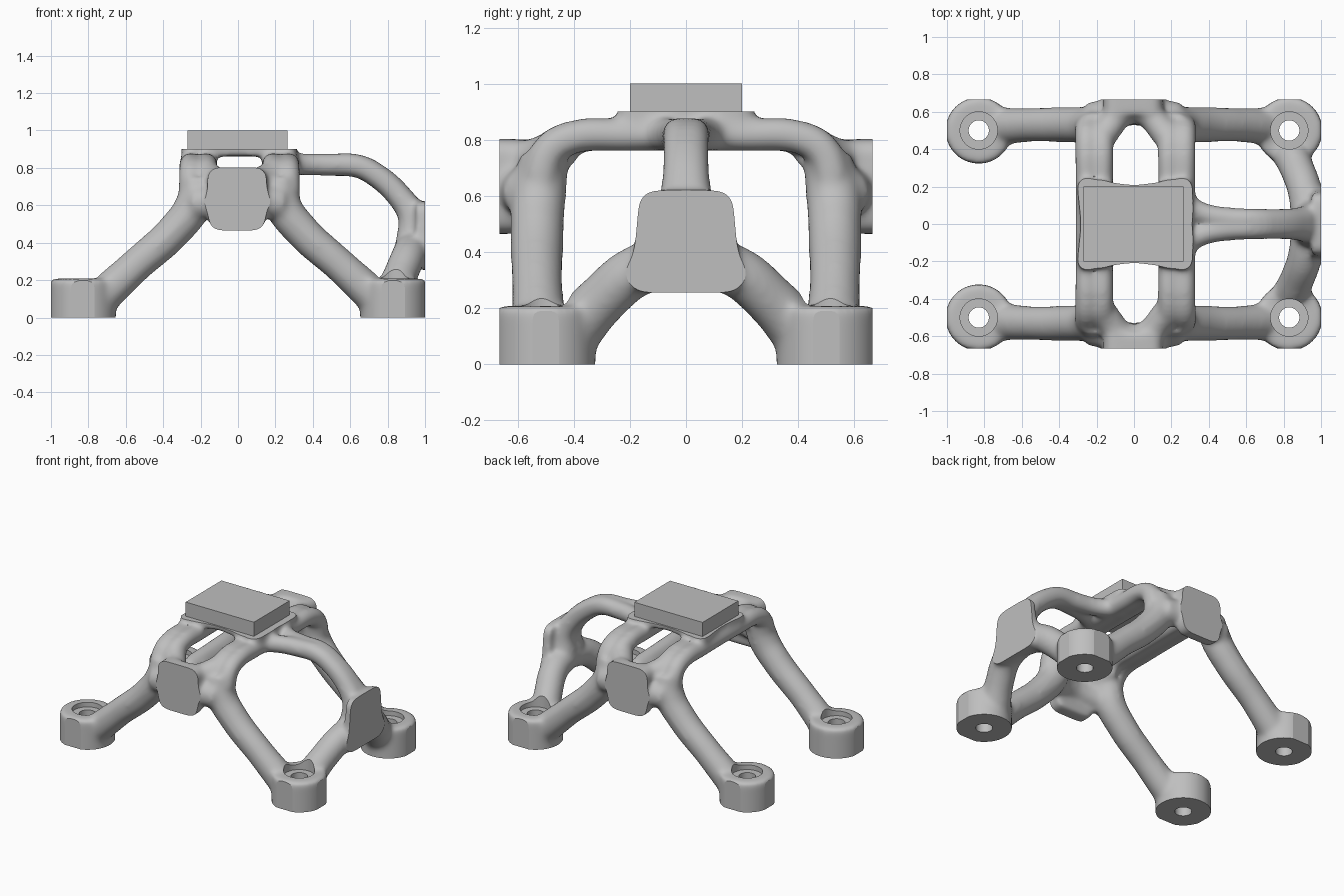
import bpy, bmesh, math
from mathutils import Matrix, Vector

if "Cube" in bpy.data.objects:
    bpy.data.objects.remove(bpy.data.objects["Cube"], do_unlink=True)

metal = bpy.data.materials.new("grey_metal")
metal.use_nodes = True
GREY = (0.52, 0.52, 0.52, 1)
metal.diffuse_color = GREY
metal.node_tree.nodes["Principled BSDF"].inputs["Base Color"].default_value = GREY

SIDES = (-1, 1)
FOOT_X, FOOT_Y, DEPTH_Y = 0.83, 0.5, 0.665
parts = []


def add_object(name, data):
    ob = bpy.data.objects.new(name, data)
    bpy.context.collection.objects.link(ob)
    return ob


def mesh_object(name, bm):
    bmesh.ops.recalc_face_normals(bm, faces=bm.faces)
    me = bpy.data.meshes.new(name)
    bm.to_mesh(me)
    bm.free()
    return add_object(name, me)


def strut(name, points):
    """Round tube through (x, y, z, radius) points."""
    cu = bpy.data.curves.new(name, 'CURVE')
    cu.dimensions = '3D'
    cu.bevel_depth = 1
    cu.bevel_resolution = 5
    cu.use_fill_caps = True
    sp = cu.splines.new('BEZIER')
    sp.bezier_points.add(len(points) - 1)
    for bp, (x, y, z, r) in zip(sp.bezier_points, points):
        bp.co = (x, y, z)
        bp.radius = r + 0.004
        bp.handle_left_type = bp.handle_right_type = 'AUTO'
    parts.append(add_object(name, cu))


def prism(name, outline, depth, rounding):
    """Rounded outline of 3D points, extruded along a vector."""
    bm = bmesh.new()
    bm.faces.new([bm.verts.new(p) for p in outline])
    bmesh.ops.bevel(bm, geom=bm.verts[:], offset=rounding, segments=5,
                    profile=0.5, affect='VERTICES')
    new = bmesh.ops.extrude_face_region(bm, geom=bm.faces[:])["geom"]
    bmesh.ops.translate(bm, vec=Vector(depth),
                        verts=[v for v in new if isinstance(v, bmesh.types.BMVert)])
    parts.append(mesh_object(name, bm))


def cylinders(name, radius, low, high):
    """One upright cylinder at every foot."""
    bm = bmesh.new()
    for sx in SIDES:
        for sy in SIDES:
            spot = Matrix.Translation((sx * FOOT_X, sy * FOOT_Y, (low + high) / 2))
            bmesh.ops.create_cone(bm, cap_ends=True, segments=48, radius1=radius,
                                  radius2=radius, depth=high - low, matrix=spot)
    return mesh_object(name, bm)


def box(name, low, high):
    low, high = Vector(low), Vector(high)
    bm = bmesh.new()
    bmesh.ops.create_cube(bm, size=1, matrix=Matrix.Translation((low + high) / 2)
                          @ Matrix.Diagonal((*(high - low), 1)))
    return mesh_object(name, bm)


# Feet
parts.append(cylinders("feet", 0.178, -0.08, 0.208))

# Four legs that bend upright under the top frame
for sx in SIDES:
    for sy in SIDES:
        strut("leg", [(sx * 0.75, sy * 0.52, 0.09, 0.098),
                      (sx * 0.55, sy * 0.53, 0.275, 0.088),
                      (sx * 0.34, sy * 0.53, 0.465, 0.092),
                      (sx * 0.235, sy * 0.525, 0.61, 0.097),
                      (sx * 0.22, sy * 0.505, 0.74, 0.085)])

# Flattened cross beams of the top frame
for centre in (-0.212, 0.228):
    for offset in (-0.042, 0.042):
        x = centre + offset
        half = [(0.525, 0.66, 0.062), (0.485, 0.765, 0.06),
                (0.40, 0.81, 0.058), (0.22, 0.817, 0.056)]
        strut("cross_beam", [(x, -y, z, r) for y, z, r in half]
              + [(x, y, z, r) for y, z, r in reversed(half)])

# Front and back pads with the saddles that carry them
for s in SIDES:
    strut("saddle", [(-0.24, s * 0.56, 0.61, 0.088), (0, s * 0.605, 0.63, 0.075),
                     (0.24, s * 0.56, 0.61, 0.088)])
    strut("frame_corner", [(-0.20, s * 0.43, 0.775, 0.07), (0, s * 0.61, 0.705, 0.072),
                           (0.21, s * 0.43, 0.775, 0.07)])
    prism("side_pad", [(x, s * 0.58, z) for x, z in
                       ((-0.155, 0.465), (0.145, 0.465), (0.155, 0.803), (-0.165, 0.803))],
          (0, s * 0.2, 0), 0.06)

# Arm from the top frame down to the end pad
for s in SIDES:
    strut("end_arm", [(0.22, s * 0.15, 0.82, 0.055), (0.36, s * 0.06, 0.818, 0.056),
                      (0.50, s * 0.03, 0.816, 0.058), (0.64, s * 0.022, 0.81, 0.06),
                      (0.74, s * 0.018, 0.76, 0.062), (0.87, s * 0.02, 0.64, 0.065),
                      (0.93, s * 0.03, 0.54, 0.072), (0.935, s * 0.04, 0.41, 0.088)])
    # Braces from the feet to the end pad
    strut("foot_brace", [(0.81, s * 0.43, 0.08, 0.1), (0.87, s * 0.30, 0.23, 0.09),
                         (0.915, s * 0.17, 0.335, 0.09), (0.935, 0, 0.375, 0.092)])
prism("end_pad", [(0.95, y, z) for y, z in
                  ((-0.195, 0.255), (0.195, 0.255), (0.165, 0.62), (-0.165, 0.62))],
      (0.2, 0, 0), 0.055)

# Waisted plate under the mounting block
prism("top_plate", [(x, y, 0.862) for x, y in
                    ((-0.31, -0.25), (0, -0.205), (0.315, -0.25), (0.31, 0),
                     (0.315, 0.25), (0, 0.205), (-0.31, 0.25), (-0.28, 0))],
      (0, 0, 0.09), 0.06)

# Blend all parts into one cast body
bpy.ops.object.select_all(action='DESELECT')
for ob in parts:
    ob.select_set(True)
bpy.context.view_layer.objects.active = parts[0]
bpy.ops.object.convert(target='MESH')
bpy.ops.object.join()
body = bpy.context.view_layer.objects.active
body.name = "bracket_body"
remesh = body.modifiers.new("blend", 'REMESH')
remesh.mode = 'VOXEL'
remesh.voxel_size = 0.0125
smooth = body.modifiers.new("fillet", 'SMOOTH')
smooth.factor = 0.5
smooth.iterations = 30

# Machined flats, bolt seats and bolt holes
cutters = [(box("machining_limits", (-1, -DEPTH_Y, 0), (1, DEPTH_Y, 0.9)), 'INTERSECT'),
           (cylinders("bolt_seats", 0.1, 0.175, 0.42), 'DIFFERENCE'),
           (cylinders("bolt_holes", 0.054, -0.2, 0.3), 'DIFFERENCE')]
for cutter, operation in cutters:
    cutter.hide_render = True
    cut = body.modifiers.new(cutter.name, 'BOOLEAN')
    cut.operation = operation
    cut.solver = 'EXACT'
    cut.object = cutter
bpy.ops.object.select_all(action='DESELECT')
body.select_set(True)
bpy.context.view_layer.objects.active = body
bpy.ops.object.convert(target='MESH')
for cutter, _ in cutters:
    bpy.data.objects.remove(cutter, do_unlink=True)
bpy.ops.object.shade_smooth_by_angle(angle=math.radians(30))

# Machined faces are the only large ones, and stay truly flat
for face in body.data.polygons:
    if face.area > 0.002:
        face.use_smooth = False

# Mounting block
block = box("mounting_block", (-0.27, -0.2, 0.895), (0.265, 0.2, 1.0))

for ob in (body, block):
    ob.data.materials.clear()
    ob.data.materials.append(metal)
